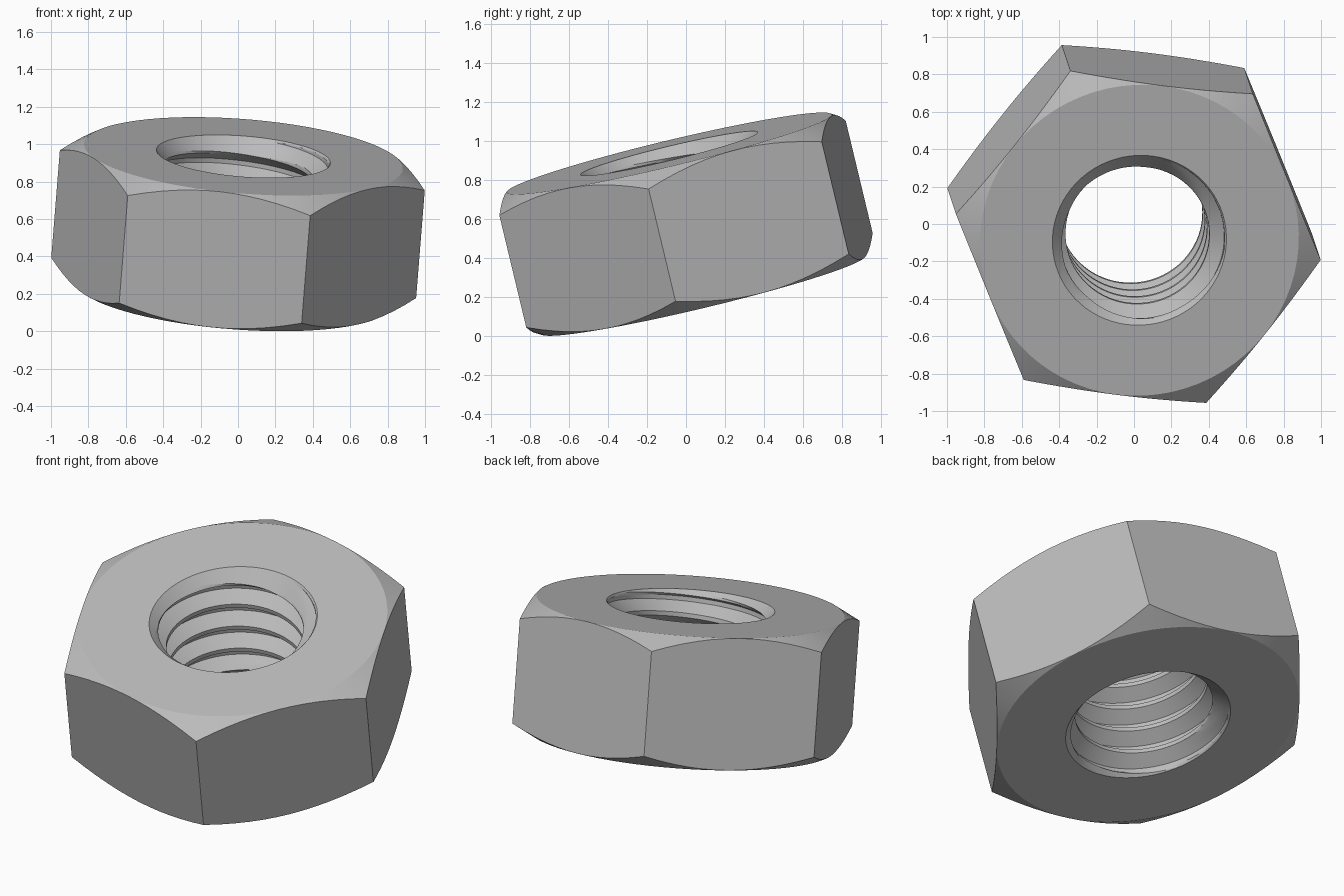
import bpy, bmesh
from math import pi, cos, sin, tan, radians
from mathutils import Vector, Matrix

if "Cube" in bpy.data.objects:
    bpy.data.objects.remove(bpy.data.objects["Cube"])

SIDES, STEPS = 6, 72
CORNER = 0.989                      # corner radius of the hexagon
APOTHEM = CORNER * cos(pi / SIDES)
HALF = 0.374                        # half the thickness
FLAT = 0.855                        # radius of the flat bearing face
RIM = 0.467                         # countersink radius
MINOR, MAJOR, PITCH = 0.383, 0.458, 0.156


def polar(r, a, z):
    return Vector((r * cos(a), r * sin(a), z))


def hex_radius(a):
    sector = 2 * pi / SIDES
    return APOTHEM / cos(a % sector - sector / 2)


def skin(bm, columns):
    """Join neighbouring columns of points with quads."""
    cols = [[bm.verts.new(p) for p in c] for c in columns]
    for a, b in zip(cols, cols[1:]):
        for i in range(len(a) - 1):
            bm.faces.new((a[i], b[i], b[i + 1], a[i + 1]))


def body_column(a):
    """Bearing face, conical chamfer, flat side, and the same below."""
    r = hex_radius(a)
    edge = HALF - (r - FLAT) * tan(radians(30))
    top = [(RIM, HALF), (FLAT, HALF), (r, edge)]
    return [polar(q, a, z) for q, z in top + [(q, -z) for q, z in reversed(top)]]


# One pitch of the thread as (position, depth) samples
knots = [(0, 0), (0.16, 0), (0.5, 1), (0.66, 1), (1, 0)]
thread = []
for (p0, d0), (p1, d1) in zip(knots, knots[1:]):
    thread += [(p0 + (p1 - p0) * t / 4, d0 + (d1 - d0) * t / 4) for t in range(4)]


def bore_column(a):
    """Helical thread, opened by a countersink at both ends."""
    points = []
    for turn in range(7):
        for pos, depth in thread:
            z = -HALF + PITCH * (turn - 1 + pos + a / (2 * pi))
            z = max(-HALF, min(HALF, z))
            r = max(MINOR + depth * (MAJOR - MINOR), RIM - (HALF - abs(z)))
            points.append(polar(r, a, z))
    return points


angles = [2 * pi * i / STEPS for i in range(STEPS + 1)]
bm = bmesh.new()
skin(bm, [body_column(a) for a in angles])
skin(bm, [bore_column(a) for a in angles])
bmesh.ops.remove_doubles(bm, verts=bm.verts[:], dist=0.0001)
bmesh.ops.recalc_face_normals(bm, faces=bm.faces[:])

# Tilt the nut so that it rests on its lower rim
axis = Vector((0.08, -0.24, 1)).normalized()
corner = Vector((0.975, -0.122, -0.11))
corner = (corner - axis * corner.dot(axis)).normalized()
tilt = Matrix((corner, axis.cross(corner), axis)).transposed()
bmesh.ops.transform(bm, matrix=tilt.to_4x4(), verts=bm.verts[:])
lowest = min(v.co.z for v in bm.verts)
bmesh.ops.translate(bm, vec=(0, 0, -lowest), verts=bm.verts[:])

mesh = bpy.data.meshes.new("hex_nut")
bm.to_mesh(mesh)
bm.free()
nut = bpy.data.objects.new("hex_nut", mesh)
bpy.context.collection.objects.link(nut)

steel = bpy.data.materials.new("grey_steel")
steel.use_nodes = True
colour = (0.5, 0.5, 0.5, 1)
steel.diffuse_color = colour
steel.node_tree.nodes["Principled BSDF"].inputs["Base Color"].default_value = colour
mesh.materials.append(steel)

bpy.ops.object.select_all(action="DESELECT")
nut.select_set(True)
bpy.context.view_layer.objects.active = nut
bpy.ops.object.shade_smooth_by_angle(angle=radians(20))
